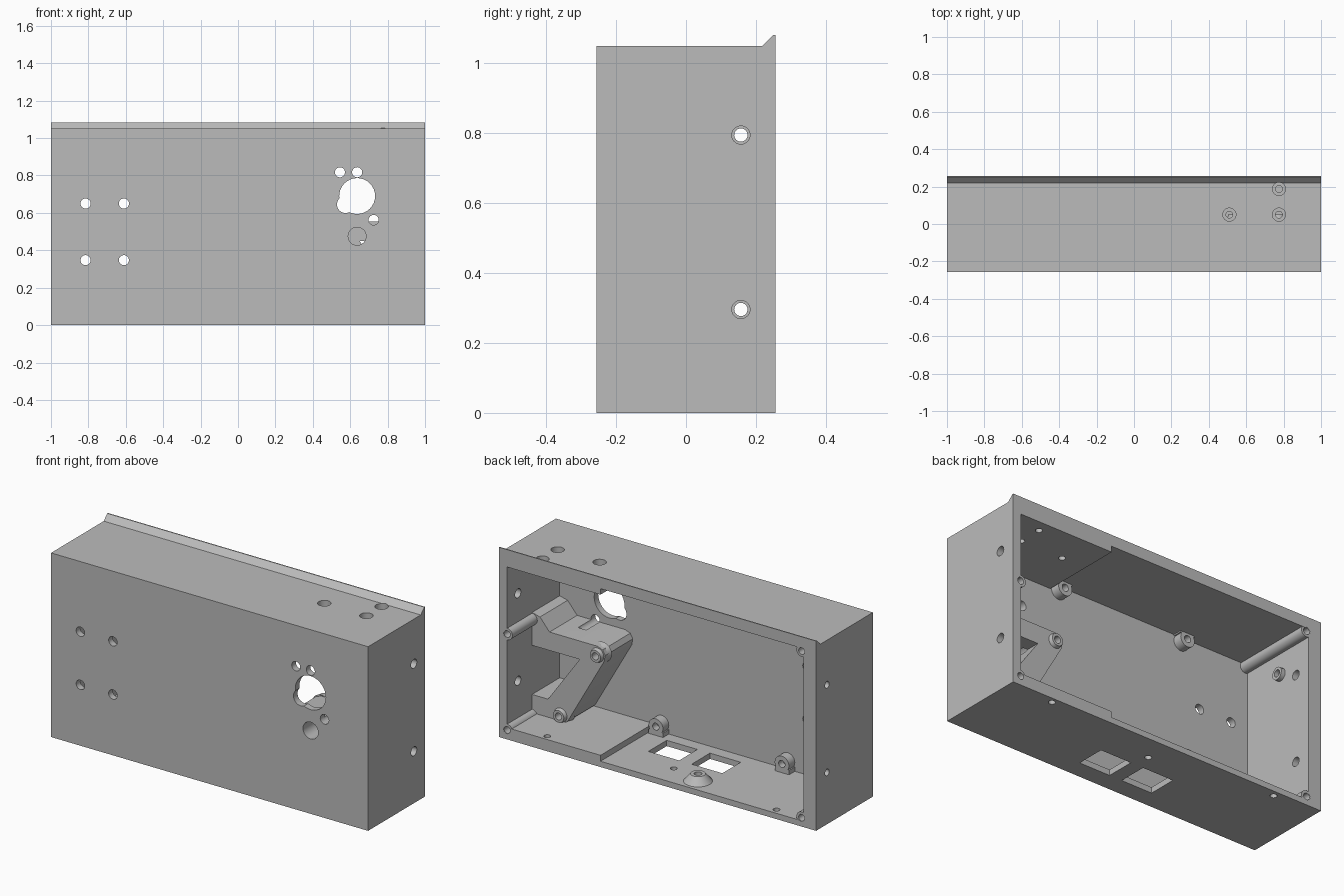
import bpy, bmesh, math
from mathutils import Vector

cube = bpy.data.objects.get("Cube")
if cube:
    bpy.data.objects.remove(cube, do_unlink=True)

grey = bpy.data.materials.new("plain grey")
grey.use_nodes = True
grey.diffuse_color = (0.5, 0.5, 0.5, 1)
grey.node_tree.nodes["Principled BSDF"].inputs["Base Color"].default_value = (0.5, 0.5, 0.5, 1)

FRONT, BACK, INNER = -0.256, 0.256, -0.219   # front face, rear rim, inside of front wall


def finish(bm, name):
    bmesh.ops.recalc_face_normals(bm, faces=bm.faces)
    mesh = bpy.data.meshes.new(name)
    bm.to_mesh(mesh)
    bm.free()
    mesh.materials.append(grey)
    obj = bpy.data.objects.new(name, mesh)
    bpy.context.collection.objects.link(obj)
    return obj


def add_box(bm, lo, hi):
    lo, hi = Vector(lo), Vector(hi)
    verts = bmesh.ops.create_cube(bm, size=1)["verts"]
    for v in verts:
        v.co = (lo + hi) / 2 + v.co * (hi - lo)


def add_lathe(bm, axis, centre, profile, steps=32):
    """Revolve (radius, height) pairs about an axis; centre gives the other two coordinates in order."""
    rings = []
    for radius, height in profile:
        ring = []
        for i in range(steps if radius else 1):
            a = math.tau * i / steps
            co = [centre[0] + radius * math.cos(a), centre[1] + radius * math.sin(a)]
            co.insert("xyz".index(axis), height)
            ring.append(bm.verts.new(co))
        rings.append(ring)
    for p, q in zip(rings, rings[1:]):
        for i in range(steps):
            j = (i + 1) % steps
            corners = [p[i % len(p)], p[j % len(p)], q[j % len(q)], q[i % len(q)]]
            bm.faces.new(list(dict.fromkeys(corners)))


def add_rod(bm, axis, centre, radius, start, end):
    add_lathe(bm, axis, centre, [(0, start), (radius, start), (radius, end), (0, end)])


def add_prism(bm, outline, axis, start, end):
    def place(p, h):
        co = list(p)
        co.insert("xyz".index(axis), h)
        return bm.verts.new(co)
    a = [place(p, start) for p in outline]
    b = [place(p, end) for p in outline]
    bm.faces.new(a)
    bm.faces.new(b[::-1])
    for i in range(len(a)):
        j = (i + 1) % len(a)
        bm.faces.new([a[i], a[j], b[j], b[i]])


def cut(target, cutter_bm):
    cutter = finish(cutter_bm, "cutter")
    cutter.hide_render = True
    mod = target.modifiers.new("cut", "BOOLEAN")
    mod.operation, mod.solver, mod.object = "DIFFERENCE", "EXACT", cutter
    mod.use_self = True
    bpy.context.view_layer.objects.active = target
    bpy.ops.object.modifier_apply(modifier=mod.name)
    bpy.data.objects.remove(cutter, do_unlink=True)


def tube(name, axis, centre, outer, bore, start, end, depth, base=None):
    """Post with a blind screw hole; a wider base makes it conical."""
    bm = bmesh.new()
    add_lathe(bm, axis, centre, [(0, start), (base or outer, start), (outer, end),
                                 (bore, end), (bore, end - depth), (0, end - depth)])
    return finish(bm, name)


# Case with pointed rear lip along the top edge
bm = bmesh.new()
add_prism(bm, [(FRONT, 0), (BACK, 0), (BACK, 1.082), (0.25, 1.082), (0.218, 1.05), (FRONT, 1.05)], "x", -1, 1)
case = finish(bm, "case")

# Hollow, with thicker floor and ceiling at one end
bm = bmesh.new()
outline = [(-0.92, 0.033), (0.36, 0.033), (0.36, 0.067), (0.95, 0.067),
           (0.95, 0.983), (0.36, 0.983), (0.36, 1.017), (-0.92, 1.017)]
add_prism(bm, outline, "y", INNER, 0.4)
cut(case, bm)

# Holes through the front
bm = bmesh.new()
front_holes = [(x, z) for x in (-0.815, -0.61) for z in (0.347, 0.65)]
front_holes += [(0.545, 0.817), (0.637, 0.817), (0.725, 0.562)]
for hole in front_holes:
    add_rod(bm, "y", hole, 0.027, -0.3, -0.2)
for hole, radius in (((0.637, 0.69), 0.096), ((0.575, 0.645), 0.046), ((0.637, 0.475), 0.048)):
    add_rod(bm, "y", hole, radius, -0.3, -0.2)
cut(case, bm)

# Holes in the sides, top, floor and rim
cover_posts = [(0.95, 0.60), (0.95, 0.053), (-0.908, 1.0), (-0.908, 0.05)]
bm = bmesh.new()
for z in (0.296, 0.795):
    add_rod(bm, "x", (0.157, z), 0.026, 0.9, 1.1)
    add_lathe(bm, "x", (0.157, z), [(0, -1.1), (0.019, -1.1), (0.019, -0.96),
                                    (0.026, -0.96), (0.026, -0.9), (0, -0.9)])
for hole in ((0.51, 0.05), (0.775, 0.05), (0.775, 0.187)):
    add_lathe(bm, "z", hole, [(0, 0.96), (0.018, 0.96), (0.018, 1.01),
                              (0.035, 1.01), (0.035, 1.1), (0, 1.1)])
for hole in ((0.72, 0.222), (0, 0.11), (-0.724, 0.218)):
    add_rod(bm, "z", hole, 0.018, -0.1, 0.1)
for x in (0.13, -0.143):
    add_box(bm, (x - 0.097, -0.15, -0.1), (x + 0.097, 0.015, 0.1))
for post in cover_posts:
    add_rod(bm, "y", post, 0.021, 0.1, 0.3)
cut(case, bm)

# Long posts for the rear cover screws
parts = [case]
for post in cover_posts:
    parts.append(tube("cover_post", "y", post, 0.033, 0.019, INNER - 0.01, 0.2545, 0.12))

# Bent bracket on the front wall
bracket_posts = [(0.538, 0.505), (0.77, 0.10)]
bm = bmesh.new()
outline = [(0.96, 0.64), (0.90, 0.625), (0.84, 0.555), (0.538, 0.555), (0.505, 0.543),
           (0.489, 0.515), (0.495, 0.48), (0.727, 0.075), (0.77, 0.05), (0.96, 0.03),
           (0.96, 0.17), (0.85, 0.17), (0.65, 0.45), (0.96, 0.45)]
add_prism(bm, outline, "y", INNER - 0.005, 0.03)
bracket = finish(bm, "bracket")
bm = bmesh.new()
add_rod(bm, "y", (0.637, 0.475), 0.048, -0.3, -0.05)
add_rod(bm, "y", (0.725, 0.562), 0.027, -0.3, -0.1)
for post in bracket_posts:
    add_rod(bm, "y", post, 0.021, -0.04, 0.1)
cut(bracket, bm)
parts.append(bracket)
for post in bracket_posts:
    parts.append(tube("bracket_post", "y", post, 0.034, 0.02, -0.02, 0.05, 0.06, base=0.056))

# Four board mounts joined to the floor and ceiling
for x in (0.307, -0.488):
    for z, wall in ((0.083, 0.02), (0.985, 1.03)):
        parts.append(tube("board_mount", "y", (x, z), 0.045, 0.02, INNER - 0.01, -0.166, 0.04))
        bm = bmesh.new()
        near = z + math.copysign(0.025, wall - z)
        add_box(bm, (x - 0.045, INNER - 0.01, min(near, wall)), (x + 0.045, -0.167, max(near, wall)))
        parts.append(finish(bm, "mount_foot"))

# Conical boss on the floor and small boss on the side wall
parts.append(tube("floor_boss", "z", (-0.19, 0.163), 0.04, 0.02, 0.03, 0.075, 0.04, base=0.078))
parts.append(tube("side_boss", "x", (0.04, 0.847), 0.035, 0.02, -0.93, -0.895, 0.03))

# Smooth curved walls, keep edges sharp
bpy.ops.object.select_all(action="DESELECT")
for part in parts:
    part.select_set(True)
bpy.context.view_layer.objects.active = case
bpy.ops.object.shade_smooth_by_angle(angle=math.radians(30))
